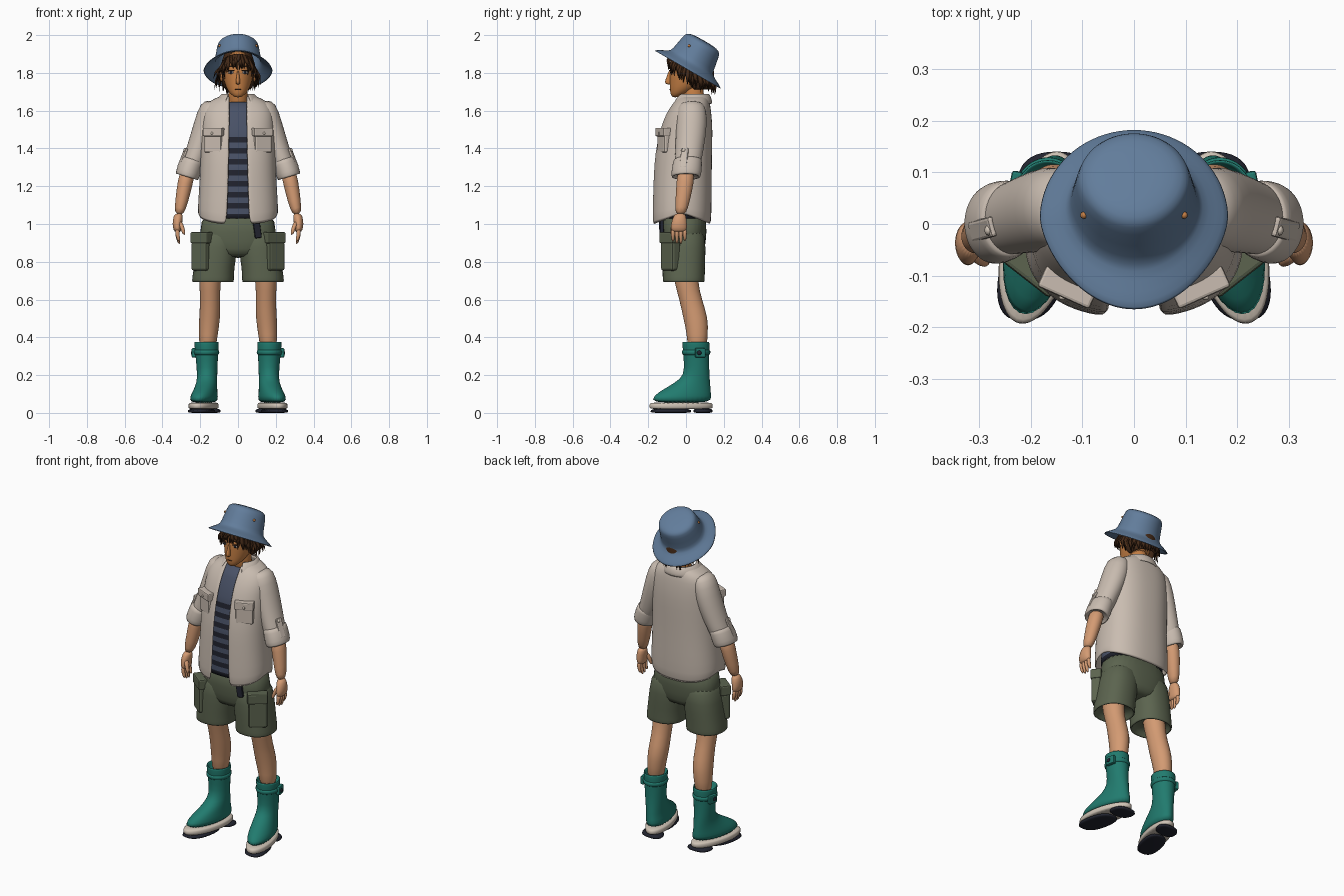
import bpy, bmesh, random
from math import sin, cos, pi, asin, radians, copysign
from mathutils import Vector

random.seed(4)
if "Cube" in bpy.data.objects:
    bpy.data.objects.remove(bpy.data.objects["Cube"])
SIDES = (("left_", 1), ("right_", -1))


def material(name, *rgb):
    mat = bpy.data.materials.new(name)
    colour = [(c / 255) ** 2.2 for c in rgb] + [1]
    mat.use_nodes = True
    mat.diffuse_color = colour
    mat.node_tree.nodes["Principled BSDF"].inputs["Base Color"].default_value = colour
    return mat


HAT = material("hat_blue", 98, 124, 154)
SHIRT = material("shirt_beige", 200, 187, 175)
SHORTS = material("shorts_olive", 92, 100, 80)
SKIN = material("limb_skin", 210, 153, 114)
FACE = material("face_skin", 196, 126, 70)
BOOT = material("boot_teal", 38, 122, 110)
HAIR = material("hair_brown", 70, 46, 30)
TEE = material("tee_slate", 74, 82, 102)
DARK = material("dark_navy", 38, 40, 50)
CREAM = material("sole_cream", 206, 194, 180)


def finish(name, bm, *mats, smooth=True):
    bmesh.ops.recalc_face_normals(bm, faces=bm.faces[:])
    mesh = bpy.data.meshes.new(name)
    bm.to_mesh(mesh)
    bm.free()
    for mat in mats:
        mesh.materials.append(mat)
    mesh.polygons.foreach_set("use_smooth", [smooth] * len(mesh.polygons))
    obj = bpy.data.objects.new(name, mesh)
    bpy.context.collection.objects.link(obj)
    return obj


def loft_mesh(sections, side=1, power=2, n=24, caps=(True, True), warp=None, tilt=0):
    """Skin rings (x, y, z, rx, ry[, front gap]); a gap leaves the front open."""
    bm = bmesh.new()
    rings = []
    is_open = len(sections[0]) > 5
    for x, y, z, rx, ry, *gap in sections:
        start = asin((gap[0] / rx) ** (power / 2)) if is_open else 0
        ring = []
        for i in range(n + is_open):
            t = start + (2 * pi - 2 * start) * i / n
            dx = rx * copysign(abs(sin(t)) ** (2 / power), sin(t))
            dy = -ry * copysign(abs(cos(t)) ** (2 / power), cos(t))
            v = Vector((x + dx, y + dy, z + tilt * dx))
            if warp:
                v = warp(v)
            v.x *= side
            ring.append(bm.verts.new(v))
        rings.append(ring)
    for a, b in zip(rings, rings[1:]):
        for i in range(n):
            j = (i + 1) % len(a)
            bm.faces.new((a[i], a[j], b[j], b[i]))
    if not is_open:
        for ring, cap in zip((rings[0], rings[-1]), caps):
            if cap:
                bm.faces.new(ring)
    return bm


def loft(name, mat, sections, thick=0, **options):
    obj = finish(name, loft_mesh(sections, **options), mat)
    if thick:
        solid = obj.modifiers.new("cloth", "SOLIDIFY")
        solid.thickness, solid.offset = thick, 0
    sub = obj.modifiers.new("smooth", "SUBSURF")
    sub.levels = sub.render_levels = 1
    return obj


def box(name, mat, loc, size, turn=0, side=1, bevel=.006, lean=0):
    bm = bmesh.new()
    bmesh.ops.create_cube(bm, size=1)
    bmesh.ops.scale(bm, vec=size, verts=bm.verts[:])
    obj = finish(name, bm, mat, smooth=False)
    obj.location = (loc[0] * side, loc[1], loc[2])
    obj.rotation_euler = (0, radians(lean) * side, radians(turn) * side)
    mod = obj.modifiers.new("soft_edges", "BEVEL")
    mod.width, mod.segments = bevel, 2
    return obj


def ball(name, mat, loc, size, side=1):
    bm = bmesh.new()
    bmesh.ops.create_uvsphere(bm, u_segments=16, v_segments=10, radius=1)
    bmesh.ops.scale(bm, vec=size, verts=bm.verts[:])
    obj = finish(name, bm, mat)
    obj.location = (loc[0] * side, loc[1], loc[2])
    return obj


# Head and neck
loft("neck", FACE, [(0, .045, 1.6, .06, .06), (0, .04, 1.68, .05, .055), (0, .03, 1.76, .05, .06)])
loft("head", FACE, [(0, -.058, 1.67, .014, .012), (0, -.047, 1.682, .034, .034),
                    (0, -.022, 1.708, .056, .064), (0, .012, 1.75, .074, .098),
                    (0, .025, 1.8, .083, .112), (0, .025, 1.85, .083, .105), (0, .02, 1.92, .06, .075)])
loft("nose", FACE, [(0, -.085, 1.815, .005, .006), (0, -.092, 1.77, .009, .014),
                    (0, -.095, 1.748, .014, .021), (0, -.088, 1.738, .009, .012)], n=12)
ball("mouth", HAIR, (0, -.083, 1.712), (.019, .004, .003))
for label, side in SIDES:
    ball(label + "ear", FACE, (.085, .03, 1.785), (.012, .022, .032), side)
    ball(label + "eye_white", CREAM, (.036, -.076, 1.803), (.017, .005, .008), side)
    ball(label + "iris", DARK, (.036, -.08, 1.804), (.008, .004, .008), side)
    box(label + "eyelash", HAIR, (.037, -.08, 1.813), (.036, .008, .005), 22, side, .002)
    box(label + "eyebrow", HAIR, (.037, -.081, 1.835), (.042, .008, .007), 22, side, .002)

# Hair: a cap open at the face, ringed by tapered locks
loft("hair_cap", HAIR, [(0, .03, 1.92, .06, .07, .02), (0, .035, 1.85, .09, .105, .076),
                        (0, .045, 1.77, .088, .1, .079), (0, .07, 1.71, .065, .07, .058)], thick=.012)
bm = bmesh.new()
for k in range(84):
    t = 2 * pi * k / 42 + random.uniform(-.08, .08)
    s, c = sin(t), cos(t)
    flare = 1.12 + .28 * abs(s) * random.random()
    length = (.07 + .035 * abs(s)) * random.uniform(.7, 1.12)
    root = Vector((.08 * s, .03 - .105 * c, 1.835 + .065 * c))
    tip = Vector((.085 * flare * s, .03 - .11 * flare * c, root.z - length))
    tip.x += random.uniform(-.02, .02)
    out, along = Vector((s, -c, 0)), Vector((c, s, 0))
    mid = root.lerp(tip, .5) + out * .012
    rows = []
    for p, w in ((root, .013), (mid, .012)):
        rows.append([bm.verts.new(p + d) for d in (along * w, out * w * .5, -along * w, -out * w * .5)])
    end = bm.verts.new(tip)
    for i in range(4):
        j = (i + 1) % 4
        bm.faces.new((rows[0][i], rows[0][j], rows[1][j], rows[1][i]))
        bm.faces.new((rows[1][i], rows[1][j], end))
finish("hair_locks", bm, HAIR)

# Bucket hat, tipped back
hat = loft("bucket_hat", HAT, [(0, 0, .17, .03, .03), (0, 0, .167, .08, .08), (0, 0, .155, .102, .1),
                               (0, 0, .14, .108, .106), (0, 0, .05, .12, .12), (0, 0, .034, .127, .13),
                               (0, 0, .012, .16, .175), (0, 0, -.004, .184, .202)],
           n=40, caps=(True, False), thick=.007,
           warp=lambda v: Vector((v.x * (1 + .8 * min(v.y, 0)), v.y, v.z)))
hat.location = (0, .01, 1.82)
hat.rotation_euler.x = radians(-30)
for label, side in SIDES:
    ball(label + "hat_eyelet", FACE, (.097, .017, 1.943), (.007, .007, .007), side)

# Striped tee, its bands cut at even heights
bm = loft_mesh([(0, -.02, 1.03, .18, .13), (0, -.015, 1.3, .175, .128), (0, 0, 1.5, .17, .112),
                (0, .02, 1.6, .12, .085), (0, .035, 1.645, .07, .07)], power=2.4, n=40)
STEP, TOP = .029, 1.46
for k in range(15):
    bmesh.ops.bisect_plane(bm, geom=bm.verts[:] + bm.edges[:] + bm.faces[:],
                           plane_co=(0, 0, TOP - k * STEP), plane_no=(0, 0, 1))
for face in bm.faces:
    band = (TOP - face.calc_center_median().z) / STEP
    face.material_index = int(band > 0 and int(band) % 2 == 0)
finish("striped_tee", bm, TEE, DARK)


# Open overshirt with a curved hem
def hem(v):
    if v.z < 1.08:
        v.z -= .4 * abs(v.y + .02) - .03
    return v


def collar_points(v):
    if v.z < 1.66:
        v.z -= max(0, -.5 * v.y)
    return v


loft("overshirt", SHIRT, [(0, -.025, 1.025, .208, .152, .058), (0, -.022, 1.12, .205, .152, .054),
                          (0, -.02, 1.25, .196, .15, .05), (0, -.015, 1.38, .194, .147, .047),
                          (0, 0, 1.5, .19, .135, .045), (0, .012, 1.58, .185, .117, .045),
                          (0, .027, 1.635, .168, .095, .045), (0, .032, 1.662, .115, .08, .045),
                          (0, .035, 1.675, .078, .075, .045)],
     power=2.4, n=40, thick=.012, warp=hem)
loft("shirt_collar", SHIRT, [(0, .04, 1.69, .078, .075, .045), (0, .03, 1.67, .1, .1, .06),
                             (0, .01, 1.635, .125, .125, .078)], n=32, thick=.01, warp=collar_points)
for label, side in SIDES:
    loft(label + "sleeve", SHIRT, [(.115, .03, 1.645, .04, .05), (.14, .03, 1.625, .06, .075),
                                   (.162, .03, 1.53, .068, .084), (.205, .02, 1.41, .06, .076),
                                   (.24, .01, 1.32, .055, .07), (.262, .003, 1.27, .05, .065)],
         side=side, tilt=.3)
    loft(label + "rolled_cuff", SHIRT, [(.24, .01, 1.34, .05, .066), (.237, .01, 1.347, .058, .075),
                                        (.255, .005, 1.3, .062, .08), (.27, 0, 1.252, .062, .08),
                                        (.271, 0, 1.245, .054, .07), (.265, 0, 1.265, .045, .055)],
         side=side, tilt=.3)
    box(label + "sleeve_tab", SHIRT, (.293, -.01, 1.35), (.014, .04, .11), -15, side, lean=-22)
    ball(label + "sleeve_button", CREAM, (.281, -.012, 1.39), (.008, .01, .01), side)
    box(label + "chest_pocket", SHIRT, (.128, -.117, 1.435), (.1, .04, .115), 24, side, .01)
    box(label + "chest_pocket_flap", SHIRT, (.128, -.122, 1.487), (.11, .045, .045), 24, side)
    ball(label + "pocket_button", CREAM, (.138, -.142, 1.48), (.007, .005, .007), side)

# Bare forearms and hands
for label, side in SIDES:
    loft(label + "forearm", SKIN, [(.262, 0, 1.29, .04, .045), (.28, -.004, 1.22, .04, .047),
                                   (.298, -.018, 1.12, .034, .038), (.314, -.03, 1.045, .024, .03)],
         side=side, tilt=.2)
    loft(label + "palm", SKIN, [(.313, -.03, 1.06, .022, .028), (.32, -.036, 1.02, .027, .04),
                                (.322, -.038, .98, .024, .044), (.318, -.038, .955, .017, .04)], side=side)
    for k, drop in enumerate((.905, .892, .89, .908)):
        y = -.069 + .021 * k
        loft(f"{label}finger_{k}", SKIN, [(.32, y, .975, .013, .012), (.322, y, .94, .012, .011),
                                          (.31, y, drop, .007, .007)], side=side, n=10)
    loft(label + "thumb", SKIN, [(.312, -.055, 1.02, .014, .015), (.294, -.07, .98, .013, .014),
                                 (.284, -.075, .94, .008, .009)], side=side, n=10)

# Cargo shorts
loft("shorts_seat", SHORTS, [(0, -.01, .82, .12, .09), (0, -.01, .86, .19, .11), (0, -.01, .95, .206, .12),
                             (0, -.01, 1.08, .19, .12)], power=2.4, n=32)
box("hanging_belt_end", DARK, (.1, -.13, .985), (.036, .02, .12), 10, lean=-8)
for label, side in SIDES:
    loft(label + "shorts_leg", SHORTS, [(.1, -.01, 1.0, .1, .11), (.112, -.01, .87, .11, .115),
                                        (.127, -.012, .77, .108, .113), (.132, -.012, .715, .111, .112),
                                        (.133, -.012, .69, .112, .112), (.133, -.012, .692, .1, .1),
                                        (.133, -.01, .74, .09, .09)], side=side, power=2.3)
    box(label + "cargo_pocket", SHORTS, (.192, -.082, .83), (.105, .055, .155), 38, side, .012)
    box(label + "cargo_flap", SHORTS, (.19, -.084, .928), (.115, .062, .06), 38, side, .008)

# Legs and rubber boots, toes turned out
def toe_out(v):
    v.x -= .2 * (v.y - .06) * max(0, 1 - max(v.z - .08, 0) / .12)
    return v


for label, side in SIDES:
    loft(label + "leg", SKIN, [(.14, -.01, .82, .066, .075), (.15, 0, .69, .057, .062),
                               (.147, .025, .6, .052, .06), (.15, .052, .5, .057, .066),
                               (.157, .06, .42, .05, .056), (.162, .06, .32, .044, .05)], side=side)
    loft(label + "boot", BOOT, [(.165, .055, .33, .05, .056), (.166, .052, .372, .057, .064),
                                (.167, .052, .38, .066, .072), (.166, .053, .355, .064, .072),
                                (.165, .055, .28, .058, .067), (.163, .058, .2, .053, .066),
                                (.163, .035, .16, .055, .093), (.165, .005, .125, .06, .125),
                                (.165, -.02, .09, .068, .154), (.165, -.026, .05, .07, .162)],
         side=side, n=32, warp=toe_out)
    loft(label + "sole_band", CREAM, [(.165, -.026, .02, .069, .162), (.165, -.026, .024, .073, .168),
                                      (.165, -.026, .05, .073, .168), (.165, -.026, .056, .067, .16)],
         side=side, n=32, warp=toe_out)
    for part, y, reach in (("forefoot_tread", -.08, .11), ("heel_tread", .09, .052)):
        loft(label + part, DARK, [(.165, y, 0, .058, reach - .01), (.165, y, .003, .068, reach),
                                  (.165, y, .026, .068, reach)],
             side=side, power=2.5, warp=toe_out)
    loft(label + "boot_strap", BOOT, [(.166, .054, z, r, r + .008) for z, r in
                                      ((.305, .058), (.308, .067), (.332, .069), (.335, .06))], side=side)
    box(label + "boot_buckle", BOOT, (.23, .075, .318), (.022, .055, .05), 12, side)
    ball(label + "buckle_stud", DARK, (.243, .07, .318), (.006, .012, .012), side)
